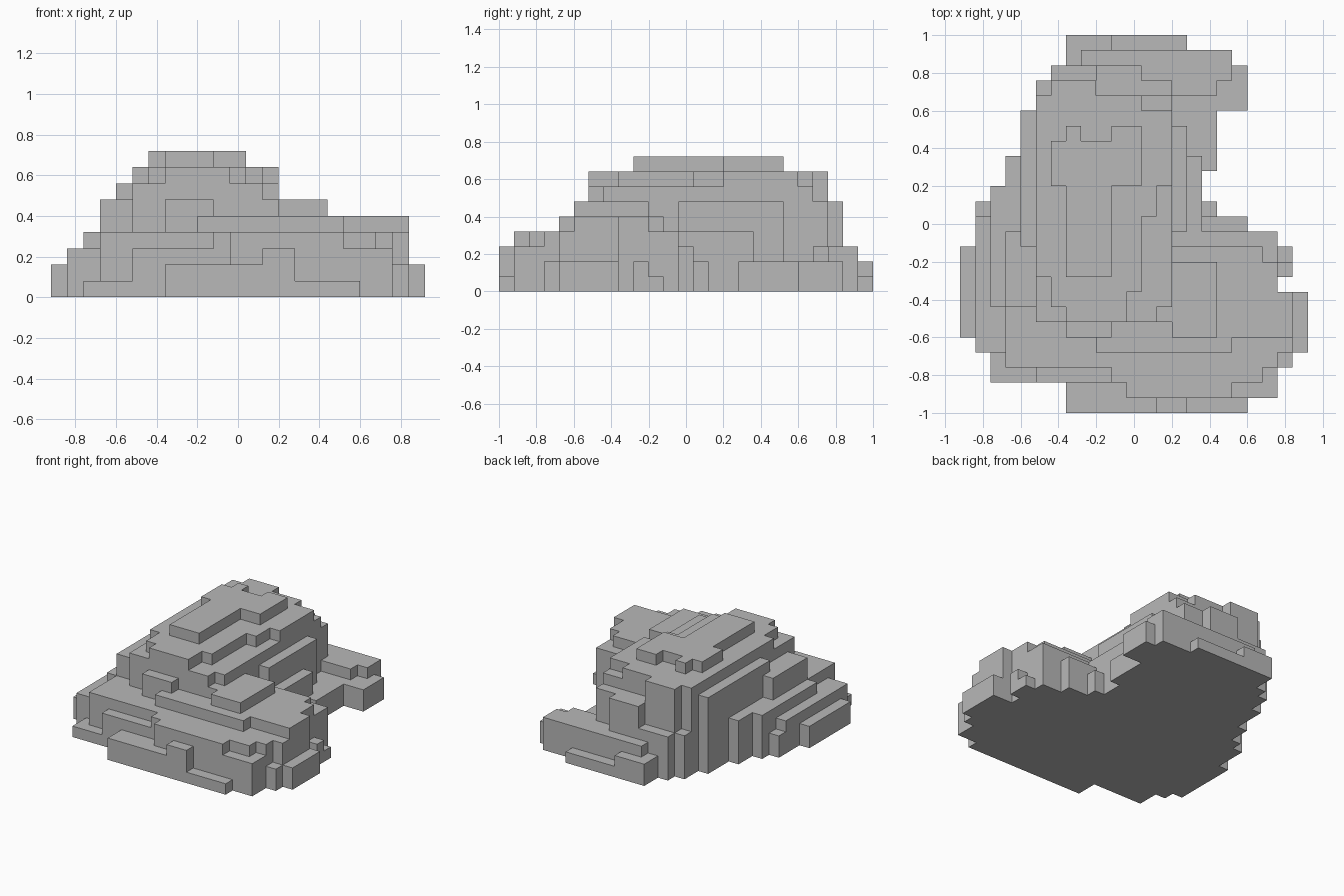
import bpy
import bmesh
from mathutils import Vector

default_cube = bpy.data.objects.get("Cube")
if default_cube:
    bpy.data.objects.remove(default_cube, do_unlink=True)

CELL = 0.08
COLUMNS, ROWS = 23, 25

# One plain stone colour
stone = bpy.data.materials.new("stone_grey")
stone.use_nodes = True
stone_colour = (0.48, 0.48, 0.48, 1)
stone.diffuse_color = stone_colour
shader = next(node for node in stone.node_tree.nodes if node.type == "BSDF_PRINCIPLED")
shader.inputs["Base Color"].default_value = stone_colour


def corner(column, row, level):
    """Convert grid counts to a point, centred on the ground plane."""
    return Vector((column - COLUMNS / 2, row - ROWS / 2, level)) * CELL


def terrace(name, level, spans, end):
    """Build one slab; each span (row, left, right) holds until the next span's row."""
    mesh_data = bmesh.new()
    stops = [span[0] for span in spans[1:]] + [end]
    for (start, left, right), stop in zip(spans, stops):
        for row in range(start, stop):
            for column in range(left, right):
                square = [(column, row), (column + 1, row),
                          (column + 1, row + 1), (column, row + 1)]
                mesh_data.faces.new([mesh_data.verts.new(corner(c, r, level))
                                     for c, r in square])
    bmesh.ops.remove_doubles(mesh_data, verts=mesh_data.verts[:], dist=CELL / 100)

    # Raise the footprint by one step, keeping a closed underside
    raised = bmesh.ops.extrude_face_region(mesh_data, geom=mesh_data.faces[:],
                                           use_keep_orig=True)
    top_verts = [item for item in raised["geom"] if isinstance(item, bmesh.types.BMVert)]
    bmesh.ops.translate(mesh_data, verts=top_verts, vec=(0, 0, CELL))
    bmesh.ops.recalc_face_normals(mesh_data, faces=mesh_data.faces[:])
    bmesh.ops.dissolve_limit(mesh_data, angle_limit=0.01,
                             verts=mesh_data.verts[:], edges=mesh_data.edges[:])

    mesh = bpy.data.meshes.new(name)
    mesh_data.to_mesh(mesh)
    mesh_data.free()
    mesh.materials.append(stone)
    slab = bpy.data.objects.new(name, mesh)
    bpy.context.scene.collection.objects.link(slab)
    return slab


# Wide foot of the rock, with the shelf reaching out at the back
terrace("ground_layer", 0, [
    (0, 7, 19), (1, 7, 21), (2, 2, 21), (3, 2, 22), (4, 1, 23), (5, 0, 23),
    (8, 0, 21), (9, 0, 22), (11, 1, 21), (12, 1, 19), (13, 1, 17), (14, 2, 16),
    (15, 3, 16), (16, 3, 17), (17, 4, 17), (20, 5, 19), (22, 6, 19),
    (23, 7, 18), (24, 7, 15)], end=ROWS)
terrace("foot_layer", 1, [
    (0, 7, 15), (1, 7, 21), (2, 5, 21), (3, 3, 22), (4, 1, 23), (5, 0, 23),
    (8, 0, 21), (9, 0, 22), (10, 0, 21), (11, 1, 21), (12, 1, 19), (13, 1, 17),
    (14, 2, 16), (15, 3, 16), (16, 3, 17), (17, 4, 17), (20, 5, 19),
    (22, 6, 19), (23, 7, 18), (24, 7, 10)], end=ROWS)
terrace("lower_layer", 2, [
    (0, 13, 15), (1, 11, 21), (2, 5, 21), (3, 3, 21), (4, 1, 22), (8, 1, 21),
    (12, 1, 19), (13, 2, 16), (15, 3, 16), (17, 4, 15), (19, 4, 14),
    (20, 5, 14), (21, 5, 17), (22, 6, 18), (23, 8, 18)], end=24)

# Middle steps, broad on the left-hand shoulder
terrace("broad_step", 3, [
    (1, 11, 18), (2, 10, 20), (3, 3, 21), (4, 3, 22), (7, 2, 22), (8, 2, 21),
    (12, 2, 16), (15, 3, 16), (17, 4, 15), (19, 4, 14), (20, 5, 14),
    (22, 6, 12)], end=23)
terrace("shoulder_step", 4, [
    (4, 9, 18), (5, 7, 22), (6, 5, 22), (7, 3, 22), (8, 3, 21), (10, 3, 20),
    (11, 3, 14), (12, 4, 15), (19, 4, 14), (20, 5, 14), (21, 6, 14),
    (22, 9, 12)], end=23)
terrace("shoulder_slab", 5, [(5, 14, 17)], end=10)
terrace("waist_step", 5, [
    (5, 7, 10), (6, 5, 14), (7, 3, 14), (12, 4, 15), (19, 4, 14), (20, 5, 14),
    (21, 6, 14), (22, 9, 12)], end=23)

# Narrow upper steps and the flat crest
terrace("upper_step", 6, [
    (6, 5, 13), (7, 5, 14), (11, 4, 14), (20, 5, 14), (21, 6, 9)], end=22)
terrace("top_step", 7, [
    (6, 7, 11), (7, 6, 11), (8, 6, 12), (9, 5, 12), (13, 5, 13), (15, 5, 14),
    (20, 5, 12), (21, 6, 9)], end=22)
terrace("crest", 8, [(9, 7, 10), (15, 6, 12)], end=18)
terrace("crest_small_tip", 8, [(18, 7, 8)], end=19)
terrace("crest_wide_tip", 8, [(18, 10, 12)], end=19)
